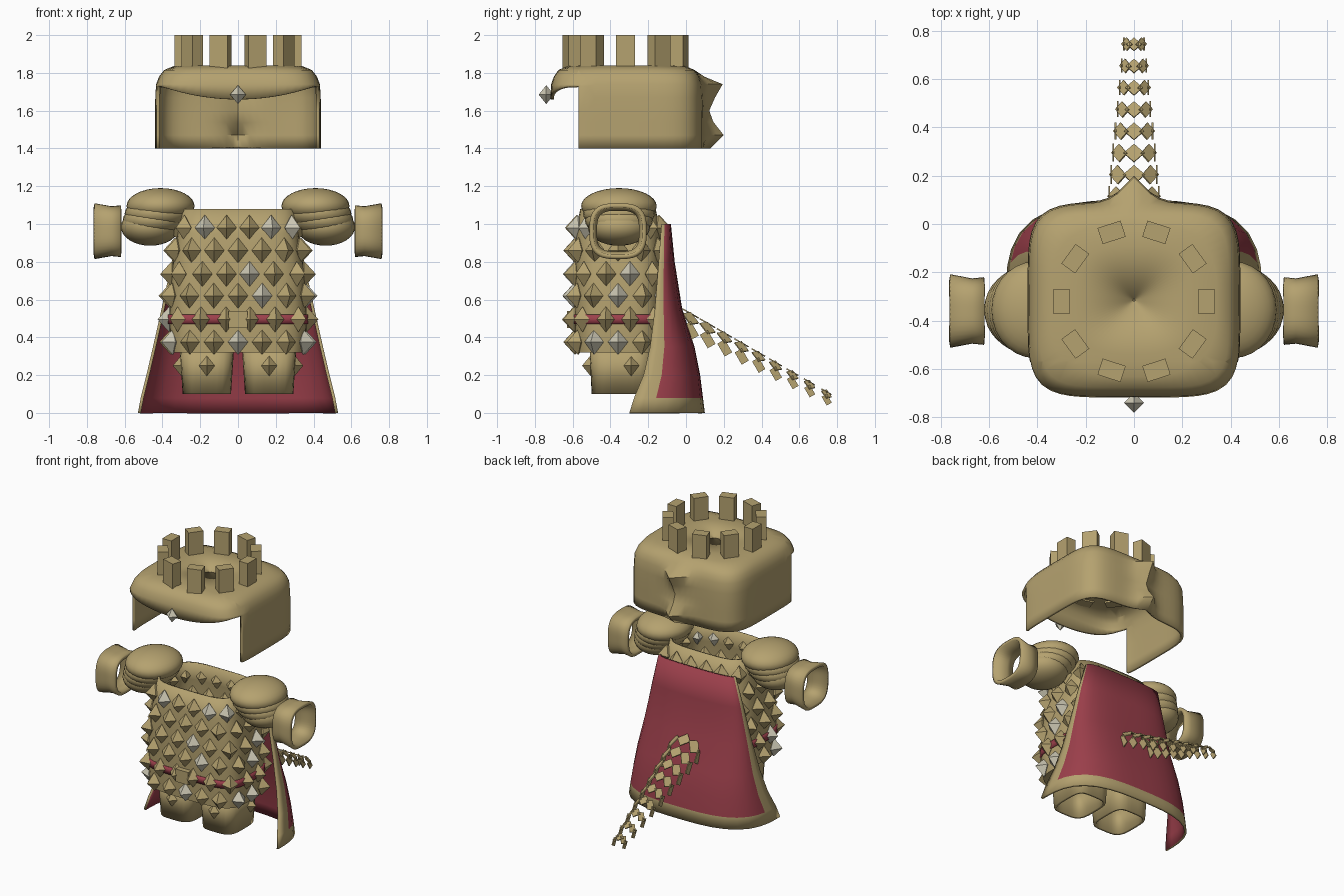
import bpy, bmesh, random
from math import sin, cos, pi, radians, exp
from mathutils import Vector, Matrix

random.seed(4)
if "Cube" in bpy.data.objects:
    bpy.data.objects.remove(bpy.data.objects["Cube"])


def material(name, rgb):
    m = bpy.data.materials.new(name)
    m.use_nodes = True
    m.diffuse_color = (*rgb, 1)
    m.node_tree.nodes["Principled BSDF"].inputs["Base Color"].default_value = (*rgb, 1)
    return m


GOLD = material("old_gold", (0.46, 0.36, 0.16))
RED = material("crimson_cloth", (0.33, 0.05, 0.07))
SILVER = material("pale_silver", (0.6, 0.57, 0.45))
CY = -0.36  # body centre line


def finish(name, bm, mats, smooth=None, thick=0):
    me = bpy.data.meshes.new(name)
    bm.to_mesh(me)
    bm.free()
    for m in mats:
        me.materials.append(m)
    ob = bpy.data.objects.new(name, me)
    bpy.context.collection.objects.link(ob)
    if smooth:
        bpy.ops.object.select_all(action='DESELECT')
        ob.select_set(True)
        bpy.context.view_layer.objects.active = ob
        bpy.ops.object.shade_smooth_by_angle(angle=radians(smooth))
    if thick:
        mod = ob.modifiers.new("thickness", 'SOLIDIFY')
        mod.thickness, mod.offset = thick, -1
    return ob


def squircle(rx, ry, z, cx=0, cy=0, p=4, n=48, arc=2 * pi):
    """Rounded-rectangle ring, counter-clockwise."""
    pts = []
    for i in range(n):
        a = arc * i / n
        c, s = cos(a), sin(a)
        r = (abs(c) ** p + abs(s) ** p) ** (-1 / p)
        pts.append(Vector((cx + rx * r * c, cy + ry * r * s, z)))
    return pts


def loft(rings, closed=True):
    bm = bmesh.new()
    rows = [[bm.verts.new(p) for p in r] for r in rings]
    n = len(rows[0])
    for lo, hi in zip(rows, rows[1:]):
        for i in range(n if closed else n - 1):
            k = (i + 1) % n
            bm.faces.new((lo[i], lo[k], hi[k], hi[i]))
    return bm


def add_spike(bm, pos, normal, w, h, d, mat):
    """Octahedral stud facing along the normal."""
    nrm = Vector((normal.x, normal.y, 0)).normalized()
    side, up = Vector((-nrm.y, nrm.x, 0)), Vector((0, 0, 1))
    ring = [bm.verts.new(pos + o) for o in (side * w, nrm * d, -side * w, -nrm * d)]
    top, bot = bm.verts.new(pos + up * h), bm.verts.new(pos - up * h)
    for i in range(4):
        a, b = ring[i], ring[(i + 1) % 4]
        for tri in ((a, top, b), (b, bot, a)):
            bm.faces.new(tri).material_index = mat


def box(name, loc, size, rot=0, mat=GOLD):
    bm = bmesh.new()
    bmesh.ops.create_cube(bm, size=1, matrix=Matrix.LocRotScale(
        Vector(loc), Matrix.Rotation(rot, 3, 'Z').to_quaternion(), Vector(size)))
    return finish(name, bm, [mat])


# Helmet: domed shell with a pinched double spike at the back and a dipping brim
rows = [(1.40, 1, .35), (1.47, 1, 1), (1.54, 1, .5), (1.60, 1, .3), (1.67, .995, .6),
        (1.74, .985, 1), (1.78, .95, .25), (1.815, .89, 0), (1.835, .78, 0), (1.84, .55, 0), (1.83, .01, 0)]
rings = []
for z, s, pinch in rows:
    ring = squircle(.44 * s, .405 * s, z, cy=-.315, p=5 if s > .8 else 3, n=80)
    for v in ring:
        if v.y > 0:
            v.y += .11 * pinch * exp(-abs(v.x / .07) ** 1.4)
        if z == 1.67 and v.y < -.5:
            v.z = 1.66 + .07 * min(1, (v.x / .41) ** 2)
    rings.append(ring)
bm = loft(rings)
bmesh.ops.bisect_plane(bm, geom=bm.verts[:] + bm.edges[:] + bm.faces[:],
                       plane_co=(0, -.57, 0), plane_no=(0, 1, 0))
cut = [f for f in bm.faces if f.calc_center_median().y < -.571 and f.calc_center_median().z < 1.68]
bmesh.ops.delete(bm, geom=cut, context='FACES')
finish("helmet", bm, [GOLD], 40, .018)

bm = bmesh.new()
add_spike(bm, Vector((0, -.74, 1.685)), Vector((0, -1, 0)), .042, .05, .04, 0)
finish("helmet_gem", bm, [SILVER])

# Crown: ring of upright blocks
for i in range(10):
    a = 2 * pi * i / 10
    box(f"crown_block_{i}", (.3 * cos(a), -.32 + .3 * sin(a), 1.905), (.07, .1, .19), a)

# Torso shell
PROFILE = [(.32, .35, .225), (.5, .365, .235), (.75, .35, .23), (.95, .32, .225), (1.08, .30, .2)]


def torso_size(z):
    for (z0, a0, b0), (z1, a1, b1) in zip(PROFILE, PROFILE[1:]):
        if z <= z1:
            t = (z - z0) / (z1 - z0)
            return a0 + (a1 - a0) * t, b0 + (b1 - b0) * t


rings = [squircle(.02, .02, .325, cy=CY)] + [squircle(a, b, z, cy=CY) for z, a, b in PROFILE]
finish("torso", loft(rings), [GOLD], 40, .015)

# Belt and buckle
a, b = torso_size(.5)
finish("belt", loft([squircle(a + .008, b + .008, z, cy=CY) for z in (.47, .52)]), [RED], 40, .015)
box("belt_buckle", (0, CY - b - .01, .495), (.1, .05, .09))

# Studs: staggered rows spaced evenly around the torso
bm = bmesh.new()
SILVER_STUDS = {(0, 1), (0, 14), (0, 2), (2, 0), (2, 4), (3, 4), (3, 1), (4, 12), (5, 0), (5, 4), (5, 13)}
for row, z in enumerate((.98, .86, .735, .62, .495, .375)):
    a, b = torso_size(z)
    ring = squircle(a, b, z, cy=CY, n=400)
    ring = ring[300:] + ring[:300]
    lengths = [0]
    for p, q in zip(ring, ring[1:] + ring[:1]):
        lengths.append(lengths[-1] + (q - p).length)
    for i in range(16):
        target = lengths[-1] * (i + (.5 if row % 2 == 0 else 0)) / 16
        k = min(range(400), key=lambda j: abs(lengths[j] - target))
        tan = ring[(k + 1) % 400] - ring[k - 1]
        pale = (row, i) in SILVER_STUDS or random.random() < .06
        add_spike(bm, ring[k], Vector((tan.y, -tan.x, 0)), .053, .068, .062, int(pale))
finish("torso_studs", bm, [GOLD, SILVER])

for side, s in (("left", 1), ("right", -1)):
    # Leg tube with studs
    finish(f"{side}_leg", loft([squircle(.128, .155, .1, s * .165, CY + .015, n=32),
                                squircle(.145, .165, .36, s * .165, CY + .015, n=32)]), [GOLD], 40, .018)
    bm = bmesh.new()
    add_spike(bm, Vector((s * .165, -.505, .25)), Vector((0, -1, 0)), .042, .055, .045, 0)
    add_spike(bm, Vector((s * .3, -.29, .25)), Vector((s, 0, 0)), .042, .055, .045, 0)
    finish(f"{side}_leg_studs", bm, [GOLD])

    # Shoulder: overlapping layers
    layers = [(.41, 1.095, .18, .2, .095), (.425, 1.055, .175, .19, .09),
              (.445, 1.02, .165, .18, .09), (.465, .985, .155, .165, .1)]
    for i, (x, z, rx, ry, rz) in enumerate(layers):
        bm = bmesh.new()
        bmesh.ops.create_uvsphere(bm, u_segments=28, v_segments=16, radius=1, matrix=Matrix.LocRotScale(
            Vector((s * x, CY + .005, z)), None, Vector((rx, ry, rz))))
        finish(f"{side}_shoulder_layer_{i}", bm, [GOLD], 40)

    # Flared open cuff
    cuff = loft([squircle(.137, .14, .62, p=3), squircle(.132, .135, .67, p=3), squircle(.148, .152, .76, p=3)])
    ob = finish(f"{side}_cuff", cuff, [GOLD], 40, .024)
    ob.matrix_world = Matrix.Translation((0, CY, .962)) @ Matrix.Rotation(s * pi / 2, 4, 'Y')

# Cape: flared half shell, gold trim outside and red lining
CAPE = [(0, .53, -.3, .1), (.08, .515, -.275, .09), (.2, .485, -.225, .075), (.35, .45, -.19, .045),
        (.55, .405, -.165, -.02), (.8, .35, -.145, -.06), (1.0, .3, -.13, -.08)]
COLS = 20
bm = loft([squircle(w, yb - yf, z, cy=yf, p=3, n=COLS + 1, arc=pi * (COLS + 1) / COLS)
           for z, w, yf, yb in CAPE], closed=False)
for i, f in enumerate(bm.faces):
    col = i % COLS
    f.material_index = 0 if i < COLS or col < 2 or col >= COLS - 2 else 1
cape = finish("cape", bm, [GOLD, RED, RED], 40, .016)
cape.modifiers["thickness"].material_offset = 1

# Tail: arches of diamond scales shrinking towards the tip
bm = bmesh.new()
along = Vector((0, .87, -.5))
for k in range(9):
    t = k / 8
    w, h, s = .115 - .07 * t, .095 - .05 * t, .05 - .019 * t
    y = .025 + .72 * t
    for j in range(5):
        a = pi * j / 4
        c = Vector((w * cos(a), y, .53 - .415 * t - h + h * sin(a)))
        tan = Vector((-w * sin(a), 0, h * cos(a))).normalized()
        bm.faces.new([bm.verts.new(c + o * s) for o in (tan, -along, -tan, along)])
finish("tail_scales", bm, [GOLD], thick=.007)
